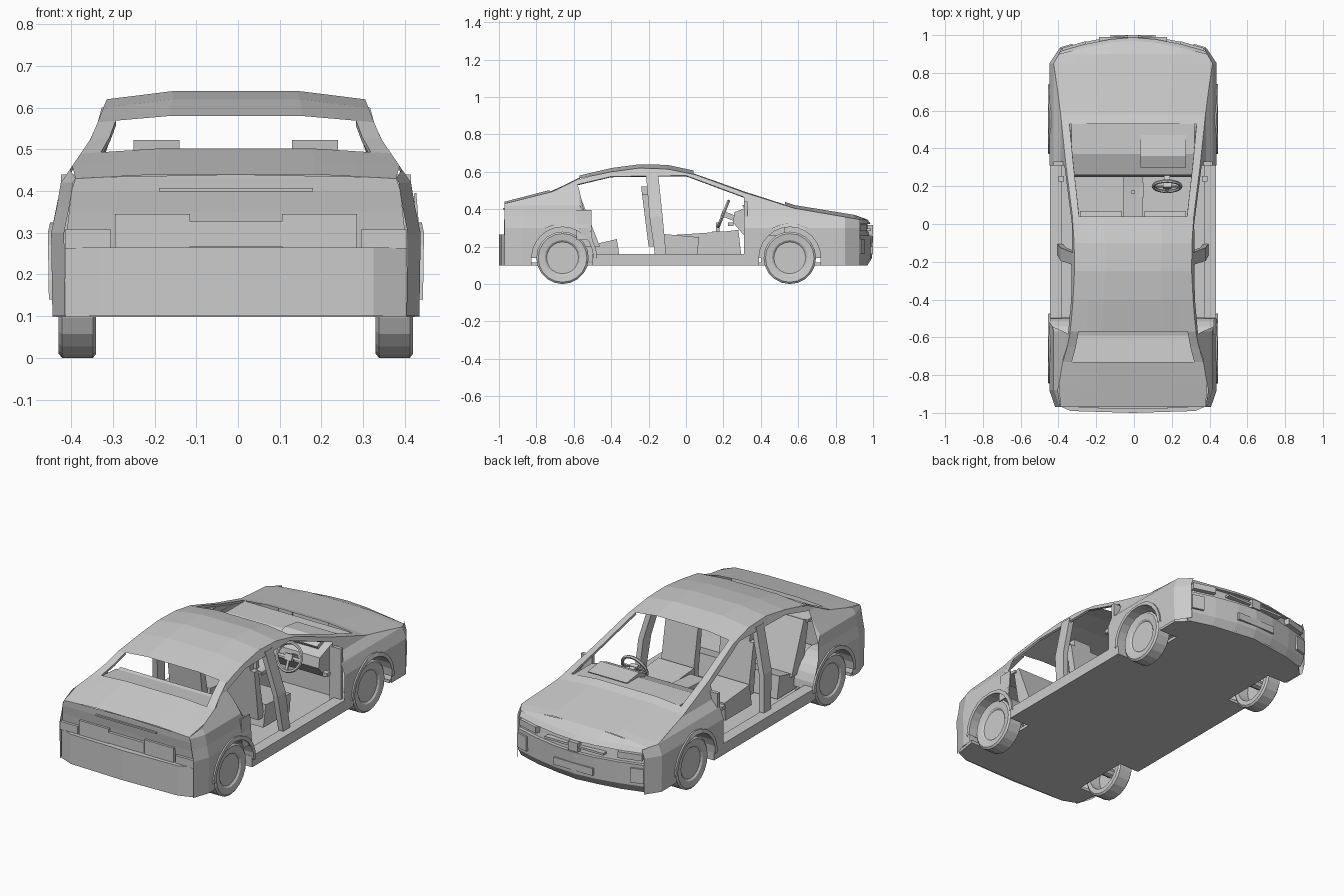
import bpy, bmesh, math
from mathutils import Matrix, Vector

if "Cube" in bpy.data.objects:
    bpy.data.objects.remove(bpy.data.objects["Cube"])

SHIFT = -0.005   # the open filler flap pushes the body slightly off centre


def lerp(tab, t):
    if t <= tab[0][0]:
        return tab[0][1]
    for (a, u), (b, v) in zip(tab, tab[1:]):
        if t <= b:
            return u + (v - u) * (t - a) / (b - a)
    return tab[-1][1]


# Body shape: shoulder height, centre height, section half-widths, plan taper
SHOULDER = [(-.97, .43), (-.71, .495), (-.57, .565), (-.4, .60), (-.25, .62), (-.1, .615),
            (.05, .585), (.31, .49), (.58, .405), (.93, .345)]
CENTRE = [(-.97, .44), (-.72, .505), (-.57, .58), (-.4, .62), (-.25, .64), (-.1, .637),
          (.05, .605), (.31, .515), (.58, .422), (.93, .365)]
REAR = [(.1, .44), (.3, .443), (.36, .43), (.42, .42), (.53, .345), (.62, .31)]
FRONT = [(.1, .44), (.3, .443), (.36, .42), (.40, .385), (.49, .355), (.62, .31)]
TAPER = [(-.97, .93), (-.88, 1), (.85, 1), (.93, .88)]


def side(y, z):
    return lerp(REAR if y < -.3 else FRONT, z) * lerp(TAPER, y)


def top(fr, y):
    zc, zs = lerp(CENTRE, y), lerp(SHOULDER, y)
    k = max(0, (fr - .48) / .52)
    return (fr * side(y, zs), y, zc + (zs - zc) * k)


def finish(name, bm, mirror=False):
    if mirror:
        geo = bmesh.ops.duplicate(bm, geom=bm.verts[:] + bm.edges[:] + bm.faces[:])['geom']
        for v in geo:
            if isinstance(v, bmesh.types.BMVert):
                v.co.x *= -1
        bmesh.ops.reverse_faces(bm, faces=[f for f in geo if isinstance(f, bmesh.types.BMFace)])
    bmesh.ops.remove_doubles(bm, verts=bm.verts, dist=1e-4)
    bmesh.ops.recalc_face_normals(bm, faces=bm.faces)
    me = bpy.data.meshes.new(name)
    bm.to_mesh(me)
    bm.free()
    ob = bpy.data.objects.new(name, me)
    ob.location.x = SHIFT
    bpy.context.collection.objects.link(ob)
    return ob


def grid(name, rows, mirror=True):
    bm = bmesh.new()
    vs = [[bm.verts.new(p) for p in r] for r in rows]
    for a, b in zip(vs, vs[1:]):
        for i in range(len(a) - 1):
            bm.faces.new((a[i], a[i + 1], b[i + 1], b[i]))
    return finish(name, bm, mirror)


def prism(name, pts, x0, x1, mirror=False):
    bm = bmesh.new()
    f = bm.faces.new([bm.verts.new((x0, y, z)) for y, z in pts])
    ext = bmesh.ops.extrude_face_region(bm, geom=[f])['geom']
    for v in ext:
        if isinstance(v, bmesh.types.BMVert):
            v.co.x = x1
    return finish(name, bm, mirror)


def box(name, c, s, rot=(0, 'X'), mirror=False):
    bm = bmesh.new()
    m = Matrix.Translation(c) @ Matrix.Rotation(rot[0], 4, rot[1]) @ Matrix.Diagonal((*s, 1))
    bmesh.ops.create_cube(bm, size=1, matrix=m)
    return finish(name, bm, mirror)


def side_skin(name, cols):
    # cols: (y, bottom, top); rows follow the creases of the section
    rows = []
    for y, zb, zt in cols:
        zs = [min(max(l, zb), zt) for l in (.1, .2, .3, .36, .40, .42, .49, .53, .64)]
        rows.append([(side(y, z), y, z) for z in zs])
    return grid(name, rows)


R, ZC, N = .165, .14, 12


def arch_cols(yc, extra, ztop):
    cols = [(yc - R, .1, ztop(yc - R)), (yc + R, .1, ztop(yc + R))]
    ys = [yc - R * math.cos(math.pi * i / N) for i in range(N + 1)] + extra
    for y in ys:
        d = R * R - (y - yc) ** 2
        cols.append((y, ZC + math.sqrt(max(d, 0)) if d > -1e-6 else .1, ztop(y)))
    mid = yc
    return sorted(cols, key=lambda c: (round(c[0], 5), c[1] if c[0] < mid else -c[1]))


def shoulder(y):
    return lerp(SHOULDER, y)


def quarter_top(y):
    cut = lerp([(-.59, .56), (-.57, .50), (-.54, .37), (-.51, .28), (-.48, .16)], y)
    return min(shoulder(y), cut) if y > -.59 else shoulder(y)


# Side panels and roof rails
side_skin("rear_quarter", arch_cols(-.66, [-.97, -.93, -.88, -.71, -.59, -.57, -.48], quarter_top))
side_skin("front_fender", arch_cols(.555, [.31, .58, .8, .85, .89, .93], shoulder))
RAIL = [(-.59, .53), (-.4, .575), (0, .58), (.31, .465)]
rail = side_skin("roof_rail", [(y, lerp(RAIL, y), shoulder(y))
                               for y in (-.59, -.5, -.4, -.25, -.1, 0, .05, .18, .31)])
rail.modifiers.new("thickness", 'SOLIDIFY').thickness = .012

# Upper surfaces: deck, roof, hood and window frames
FR = (0, .24, .48, .74, 1)
for name, ys, fr in (("trunk_lid", (-.97, -.85, -.73), FR),
                     ("roof", (-.57, -.5, -.4, -.25, -.1, .04), FR),
                     ("hood", (.53, .58, .7, .85, .9), FR),
                     ("rear_pillar", (-.73, -.65, -.57), (.87, 1)),
                     ("windshield_pillar", (.04, .18, .31, .53), (.89, 1))):
    ob = grid(name, [[top(f, y) for f in fr] for y in ys])
    if "pillar" in name:
        ob.modifiers.new("thickness", 'SOLIDIFY').thickness = .012

# Front bumper and nose
NOSE = [(.39, .925), (.25, .965), (.12, .99), (0, 1)]
rows = [[(x, y + d, z) for x, y in NOSE] for z, d in
        ((.1, -.03), (.14, -.005), (.26, 0), (.26, -.02), (.32, -.03), (.32, -.012), (.345, -.03))]
rows.append([top(f, .9) for f in (1, .66, .33, 0)])
grid("front_bumper", rows)
box("headlight", (.31, .935, .30), (.13, .03, .035), (-.28, 'Z'), True)
box("front_corner_vent", (.35, .93, .2), (.07, .03, .08), (-.28, 'Z'), True)
box("grille_bar", (0, .975, .29), (.36, .03, .012))
box("grille_centre", (0, .985, .29), (.06, .03, .05))
box("lower_grille", (0, .985, .18), (.24, .03, .04))

# Rear bumper and tailgate
grid("rear_bumper", [[(x, y + d, z) for x, y in ((.41, -.955), (.33, -.99), (0, -1))]
                     for z, d in ((.1, 0), (.265, 0), (.265, .04))])
grid("tailgate", [[(x, y, z) for x in (w, .31, 0)] for z, y, w in
                  ((.265, -.95, .41), (.35, -.96, .40), (.40, -.968, .395), (.43, -.97, .385))]
     + [[top(f, -.97) for f in (1, .8, 0)]])
box("tail_light", (.355, -.955, .285), (.11, .03, .045), mirror=True)
box("tail_garnish", (.20, -.962, .305), (.18, .02, .08), mirror=True)
box("plate_holder", (0, -.96, .297), (.22, .025, .06))
box("trunk_lip", (0, -.97, .403), (.37, .015, .008))

# Wheel housings with raised arch lip, and wheels
for tag, yc in (("front", .555), ("rear", -.66)):
    rows = []
    for r, mode in ((0, 0), (R, 0), (R, 1), (.185, 1), (.185, 2)):
        row = []
        for i in range(N + 1):
            a = math.pi * i / N
            y, z = yc - r * math.cos(a), ZC + r * math.sin(a)
            row.append(((.31, side(y, z) + .008, side(y, z) - .004)[mode], y, z))
        rows.append(row)
    grid(tag + "_wheel_arch", rows)
    prof = ((.0, .412), (.085, .412), (.095, .42), (.13, .425), (.14, .417),
            (.14, .343), (.13, .335), (.105, .335), (.10, .395), (0, .395))
    grid(tag + "_wheels", [[(x, yc + r * math.cos(math.tau * i / 20), .14 + r * math.sin(math.tau * i / 20))
                            for i in range(21)] for r, x in prof])
    prism(tag + "_axle", [(yc + .025 * math.cos(math.tau * i / 8), .14 + .025 * math.sin(math.tau * i / 8))
                          for i in range(8)], .31, .40, True)

# Floor pan with wheel notches, sills, centre pillars
half = [(0, .97), (.25, .935), (.37, .90), (.43, .84), (.43, .72), (.315, .72), (.315, .39), (.44, .39),
        (.44, -.495), (.315, -.495), (.315, -.825), (.43, -.825), (.41, -.955), (.33, -.985), (0, -.99)]
bm = bmesh.new()
face = bm.faces.new([bm.verts.new((x, y, .098)) for x, y in half])
for v in bmesh.ops.extrude_face_region(bm, geom=[face])['geom']:
    if isinstance(v, bmesh.types.BMVert):
        v.co.z = .115
bmesh.ops.delete(bm, geom=[f for f in bm.faces if all(abs(v.co.x) < 1e-6 for v in f.verts)],
                 context='FACES_ONLY')
finish("floor_pan", bm, True)
prism("sill", [(-.5, .1), (.39, .1), (.39, .16), (-.5, .16)], .375, .44, True)
grid("centre_pillar", [[(x - d, y, z) for d, y in ((0, y0), (0, y1), (.03, y1), (.03, y0), (0, y0))]
                       for z, x, y0, y1 in ((.15, .40, -.165, -.105), (.36, .385, -.195, -.125),
                                            (.60, .322, -.215, -.15))])
box("door_hinge", (.38, .24, .32), (.03, .03, .02), mirror=True)
prism("door_hinge_post", [(.31, .1), (.33, .1), (.33, .44), (.31, .44)], .35, .42, True)
box("filler_flap", (.436, -.545, .315), (.006, .08, .16), (-.08, 'Y'))

# Interior: seats, console, dashboard, parcel shelf
prism("front_seat_cushion", [(-.17, .15), (.06, .15), (.07, .25), (-.15, .27)], .06, .28, True)
prism("front_seat_back", [(-.15, .2), (-.2, .2), (-.235, .48), (-.2, .48)], .07, .27, True)
prism("front_headrest", [(-.20, .48), (-.235, .48), (-.24, .522), (-.205, .522)], .135, .245, True)
prism("rear_seat_cushion", [(-.55, .12), (-.35, .12), (-.37, .24), (-.50, .21)], -.31, .31)
prism("rear_seat_back", [(-.46, .2), (-.56, .2), (-.61, .47), (-.57, .48)], -.32, .32)
prism("rear_parcel_shelf", [(-.59, .475), (-.73, .485), (-.73, .47), (-.59, .46)], -.33, .33)
prism("console", [(-.1, .11), (.3, .11), (.28, .29), (.2, .28), (-.1, .26)], -.05, .05)
box("gear_lever", (.0, .17, .3), (.016, .02, .06))
box("hand_lever", (.045, .18, .27), (.02, .08, .02))
prism("dashboard", [(.53, .425), (.37, .425), (.26, .385), (.25, .33), (.31, .26), (.53, .26)], -.325, .325)
prism("instrument_hood", [(.47, .43), (.36, .445), (.30, .42), (.32, .39), (.45, .39)], .04, .28)
prism("firewall", [(.4, .11), (.42, .11), (.42, .4), (.4, .4)], -.31, .31)

# Steering wheel: rim, hub, spokes and column
tilt = Vector((0, -.93, .37)).to_track_quat('Z', 'Y').to_matrix().to_4x4()
place = Matrix.Translation((.18, .20, .375)) @ tilt
rim = [[place @ Vector(((.073 + .009 * math.cos(t)) * math.cos(a), (.073 + .009 * math.cos(t)) * math.sin(a),
                        .009 * math.sin(t))) for t in [math.tau * j / 6 for j in range(7)]]
       for a in [math.tau * i / 20 for i in range(21)]]
grid("steering_wheel_rim", rim, False)
bm = bmesh.new()
for s, loc in (((.045, .035, .02), (0, 0, 0)), ((.14, .014, .008), (0, 0, 0)),
               ((.014, .07, .008), (0, -.035, 0)), ((.03, .03, .12), (0, 0, -.06))):
    bmesh.ops.create_cube(bm, size=1, matrix=place @ Matrix.Translation(loc) @ Matrix.Diagonal((*s, 1)))
finish("steering_wheel_hub", bm)
